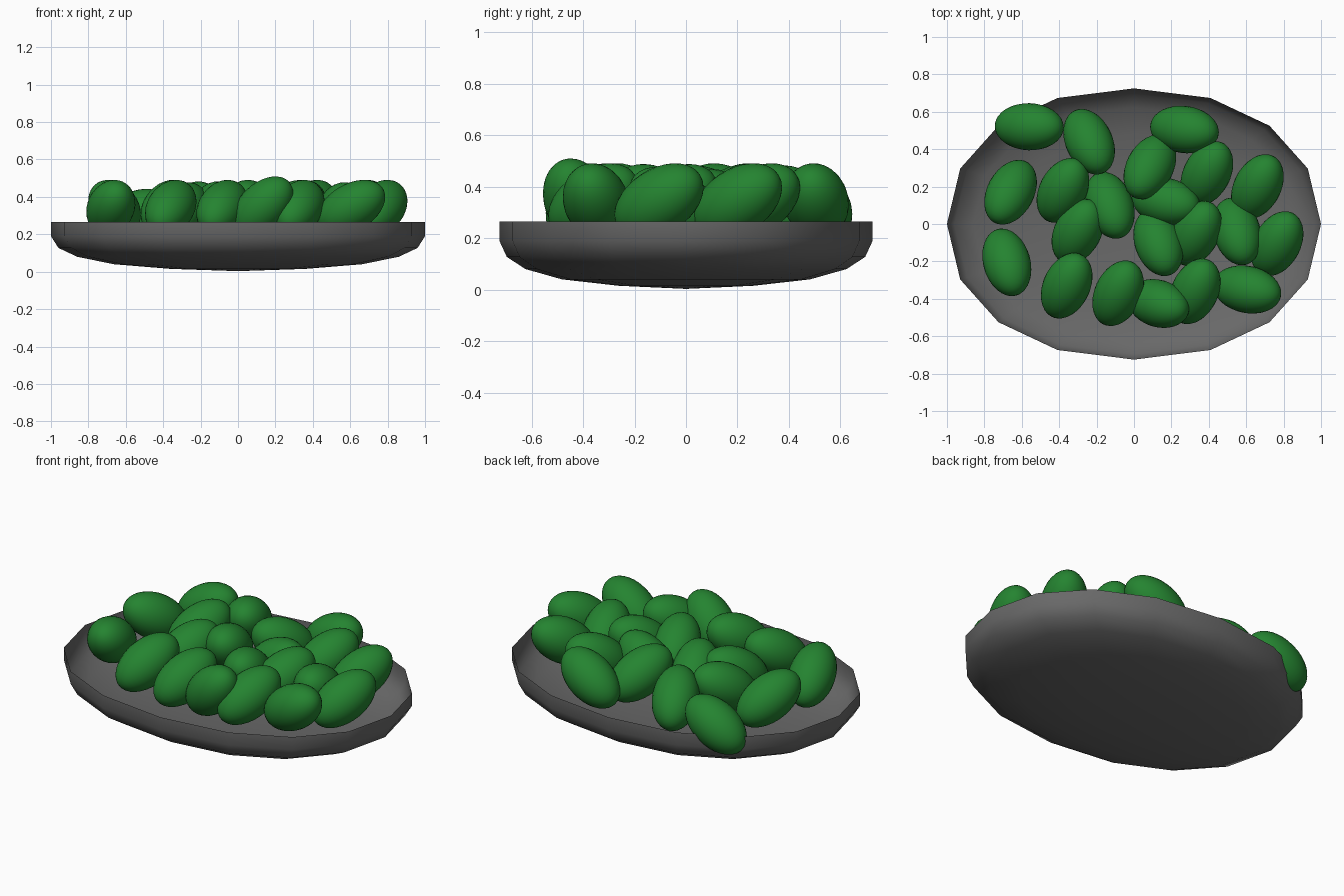
import bpy, bmesh
from math import cos, sin, pi, radians, copysign
from mathutils import Matrix, Vector

if "Cube" in bpy.data.objects:
    bpy.data.objects.remove(bpy.data.objects["Cube"])


def material(name, rgb):
    m = bpy.data.materials.new(name)
    m.diffuse_color = (*rgb, 1)
    m.use_nodes = True
    m.node_tree.nodes["Principled BSDF"].inputs["Base Color"].default_value = m.diffuse_color
    return m


def finish(bm, name, mat):
    me = bpy.data.meshes.new(name)
    bm.to_mesh(me)
    bm.free()
    me.materials.append(mat)
    me.shade_smooth()
    ob = bpy.data.objects.new(name, me)
    bpy.context.collection.objects.link(ob)
    return ob


grey = material("dark grey", (0.14, 0.14, 0.14))
green = material("olive green", (0.018, 0.23, 0.03))

# Oval dish: open 16-sided shell, rounded profile from rim to base
SIDES = 16
profile = [(1.0, 0.265), (1.0, 0.19), (0.96, 0.127), (0.86, 0.08), (0.665, 0.04), (0.36, 0.015)]


def soft(v):
    return copysign(abs(v) ** 0.93, v) if abs(v) > 1e-6 else 0.0


bm = bmesh.new()
rings = []
for r, z in profile:
    rings.append([bm.verts.new((r * soft(cos(2 * pi * i / SIDES)),
                                0.725 * r * soft(sin(2 * pi * i / SIDES)), z))
                  for i in range(SIDES)])
base = bm.verts.new((0, 0, 0.003))
for i in range(SIDES):
    j = (i + 1) % SIDES
    for a, b in zip(rings, rings[1:]):
        bm.faces.new((a[i], b[i], b[j], a[j]))
    bm.faces.new((rings[-1][i], base, rings[-1][j]))
finish(bm, "dish", grey)

# Olives: x, y, centre height, heading of the raised end, tilt (degrees)
olives = [
    (-0.56, 0.52, 0.295, -2, 30), (-0.24, 0.44, 0.335, -65, 30), (0.27, 0.505, 0.343, -8, 30),
    (-0.66, 0.17, 0.343, -118, 30), (-0.38, 0.18, 0.343, 62, 30), (-0.13, 0.10, 0.335, -70, 30),
    (0.085, 0.305, 0.343, -118, 30), (0.39, 0.27, 0.343, 62, 30), (0.66, 0.20, 0.343, 62, 30),
    (0.17, 0.12, 0.32, -12, 30), (-0.30, -0.04, 0.33, 62, 30), (0.13, -0.10, 0.34, -70, 30),
    (0.33, -0.05, 0.34, 62, 30), (0.55, -0.04, 0.33, -74, 30), (0.765, -0.105, 0.343, 62, 30),
    (-0.68, -0.205, 0.343, -74, 30), (-0.36, -0.33, 0.343, 65, 30), (-0.085, -0.37, 0.343, 65, 30),
    (0.13, -0.425, 0.345, -18, 43), (0.325, -0.36, 0.343, 65, 30), (0.605, -0.35, 0.343, -12, 30),
]
for n, (x, y, z, heading, tilt) in enumerate(olives, 1):
    bm = bmesh.new()
    bmesh.ops.create_uvsphere(bm, u_segments=28, v_segments=18, radius=1)
    bm.transform(Matrix.Translation(Vector((x, y, z)))
                 @ Matrix.Rotation(radians(heading), 4, 'Z')
                 @ Matrix.Rotation(radians(90 - tilt), 4, 'Y')
                 @ Matrix.Diagonal((0.126, 0.126, 0.2, 1)))
    finish(bm, f"olive_{n}", green)
